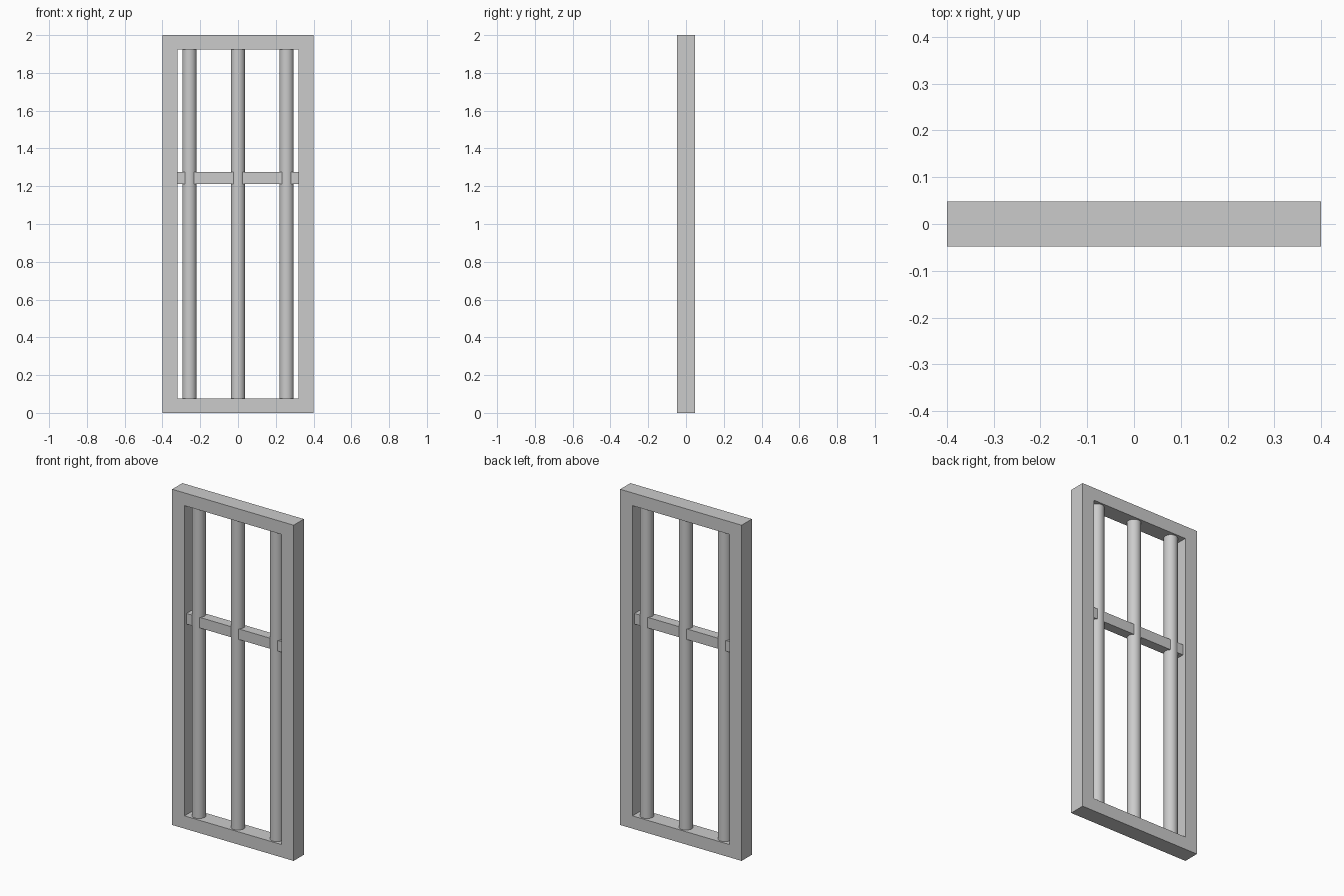
import bpy, bmesh

if "Cube" in bpy.data.objects:
    bpy.data.objects.remove(bpy.data.objects["Cube"])

W, H, D = 0.40, 2.0, 0.048        # half width, height, half depth
IX, IZ = 0.319, 0.076             # inner half width, rail thickness


def finish(name, bm):
    bmesh.ops.recalc_face_normals(bm, faces=bm.faces)
    me = bpy.data.meshes.new(name)
    bm.to_mesh(me)
    bm.free()
    ob = bpy.data.objects.new(name, me)
    bpy.context.collection.objects.link(ob)
    return ob


def rect(bm, hx, z0, z1, y):
    return [bm.verts.new((x, y, z)) for x, z in
            ((-hx, z0), (hx, z0), (hx, z1), (-hx, z1))]


# Rectangular outer frame: four rings bridged into a hollow loop
bm = bmesh.new()
rings = [rect(bm, W, 0, H, -D), rect(bm, W, 0, H, D),
         rect(bm, IX, IZ, H - IZ, D), rect(bm, IX, IZ, H - IZ, -D)]
for k in range(4):
    a, b = rings[k], rings[(k + 1) % 4]
    for i in range(4):
        j = (i + 1) % 4
        bm.faces.new((a[i], a[j], b[j], b[i]))
finish("frame", bm)

# Horizontal crossbar between the stiles
bm = bmesh.new()
bmesh.ops.create_cube(bm, size=1)
bmesh.ops.scale(bm, verts=bm.verts, vec=(2 * IX, 0.058, 0.063))
finish("crossbar", bm).location.z = 1.243

# Three round vertical bars, smooth on the sides
for name, x in (("left_bar", -0.257), ("middle_bar", 0), ("right_bar", 0.257)):
    bm = bmesh.new()
    bmesh.ops.create_cone(bm, cap_ends=True, segments=32,
                          radius1=0.038, radius2=0.038, depth=H - 2 * IZ)
    for f in bm.faces:
        f.smooth = len(f.verts) == 4
    for e in bm.edges:
        e.smooth = all(f.smooth for f in e.link_faces)
    finish(name, bm).location = (x, 0, H / 2)
